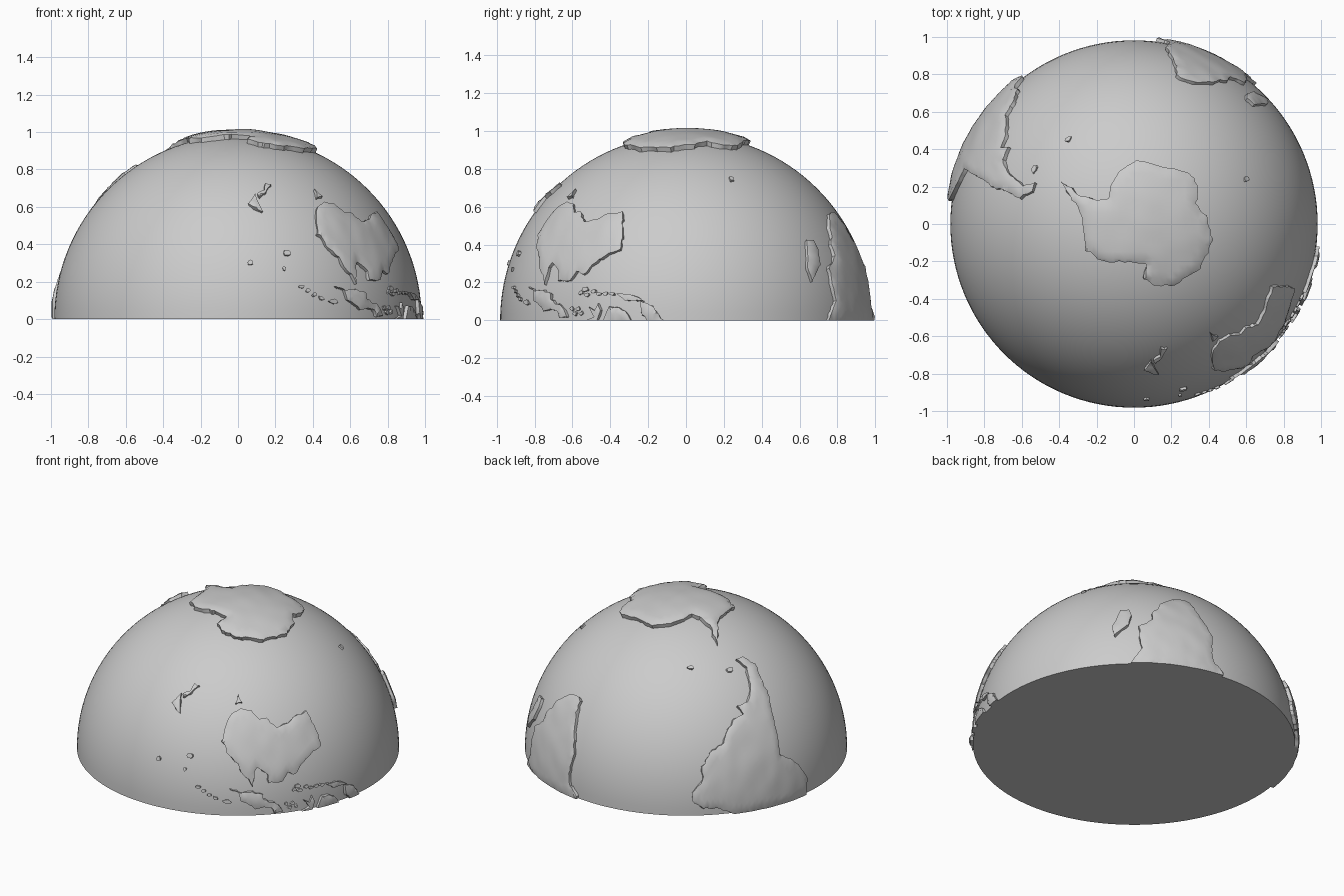
import bpy
import bmesh
import math
import random
from mathutils import Vector, noise
from mathutils.geometry import delaunay_2d_cdt

random.seed(4)
RADIUS = 0.982
TURN = 92          # bearing of the zero meridian, in degrees
QUARTER = 90.0     # degrees from pole to equator

default_cube = bpy.data.objects.get("Cube")
if default_cube:
    bpy.data.objects.remove(default_cube, do_unlink=True)

grey = bpy.data.materials.new("plain_grey")
grey.use_nodes = True
grey_colour = (0.6, 0.6, 0.6, 1)
grey.diffuse_color = grey_colour
grey.node_tree.nodes["Principled BSDF"].inputs["Base Color"].default_value = grey_colour


def finish(name, bm, angle):
    """Turn a bmesh into a shaded object."""
    mesh = bpy.data.meshes.new(name)
    bm.to_mesh(mesh)
    bm.free()
    mesh.materials.append(grey)
    obj = bpy.data.objects.new(name, mesh)
    bpy.context.collection.objects.link(obj)
    bpy.ops.object.select_all(action="DESELECT")
    obj.select_set(True)
    bpy.context.view_layer.objects.active = obj
    bpy.ops.object.shade_smooth_by_angle(angle=math.radians(angle))
    return obj


def flat(lon, south):
    """Longitude and south latitude to a flat polar map, in degrees."""
    bearing = math.radians(TURN - lon)
    return Vector((math.cos(bearing), math.sin(bearing))) * (QUARTER - south)


def on_globe(point, radius):
    """Flat polar map point to a point on a dome of the given radius."""
    polar = math.radians(min(point.length, QUARTER))
    around = math.atan2(point.y, point.x)
    ring = math.sin(polar) * radius
    return Vector((math.cos(around) * ring, math.sin(around) * ring, math.cos(polar) * radius))


def wobble(amount):
    return random.uniform(-amount, amount)


def rough_coast(outline, step, rough):
    """Split the outline into short, irregular pieces of coast."""
    corners = [flat(lon, south) for lon, south in outline]
    coast = []
    for i, start in enumerate(corners):
        end = corners[(i + 1) % len(corners)]
        on_equator = min(start.length, end.length) > QUARTER - 0.01
        pieces = max(1, round((end - start).length / step))
        for k in range(pieces):
            p = start.lerp(end, k / pieces)
            if on_equator:
                p = p.normalized() * QUARTER
            elif p.length < QUARTER - 1:
                p += Vector((wobble(rough), wobble(rough)))
            coast.append(p)
    return coast


def land(name, outline, height=0.024, step=1.5, rough=0.35, grid=2.0):
    """A raised plateau that follows the globe, with craggy cliffs."""
    coast = rough_coast(outline, step, rough)
    count = len(coast)
    points = list(coast)
    xs, ys = [p.x for p in coast], [p.y for p in coast]
    for i in range(int((max(xs) - min(xs)) / grid)):
        for j in range(int((max(ys) - min(ys)) / grid)):
            p = Vector((min(xs) + (i + 0.5) * grid, min(ys) + (j + 0.5) * grid))
            if p.length < QUARTER and min((p - c).length for c in coast) > grid * 0.4:
                points.append(p)
    verts, _, faces, *_ = delaunay_2d_cdt(points, [], [list(range(count))], 1, 1e-4)

    bm = bmesh.new()
    plan = [bm.verts.new((p.x, p.y, 0)) for p in verts]
    for face in faces:
        bm.faces.new([plan[i] for i in face])
    bmesh.ops.delete(bm, geom=[v for v in bm.verts if not v.link_faces], context="VERTS")

    # Plateau surface, a little lower at the rim
    for v in bm.verts:
        p = v.co.xy
        rise = height * (0.75 if v.is_boundary else 1) + 0.004 * noise.noise(v.co * 0.15)
        v.co = on_globe(p, RADIUS + rise)

    # Cliffs down into the sea
    rim = [e for e in bm.edges if e.is_boundary]
    walls = bmesh.ops.extrude_edge_only(bm, edges=rim)["geom"]
    for v in walls:
        if isinstance(v, bmesh.types.BMVert):
            at_cut = v.co.z < 0.01
            v.co = v.co.normalized() * (RADIUS - 0.008)
            if not at_cut:
                v.co += Vector((wobble(0.006), wobble(0.006), wobble(0.006)))
            v.co.z = max(v.co.z, 0)
    bmesh.ops.recalc_face_normals(bm, faces=bm.faces[:])
    if sum(f.normal.dot(f.calc_center_median()) * f.calc_area() for f in bm.faces) < 0:
        bmesh.ops.reverse_faces(bm, faces=bm.faces[:])
    return finish(name, bm, 35)


def islet(name, lon, south, size, stretch=1.0):
    """A small craggy island, stretched east to west."""
    ring = []
    for k in range(7):
        a = -math.tau * k / 7
        reach = size * random.uniform(0.75, 1.2)
        wide = stretch / math.cos(math.radians(south))
        ring.append((lon + reach * wide * math.cos(a), max(0, south + reach * math.sin(a))))
    land(name, ring, height=0.016, step=1, rough=0.1)


# Half globe with a flat underside
bm = bmesh.new()
bmesh.ops.create_uvsphere(bm, u_segments=128, v_segments=64, radius=RADIUS)
bmesh.ops.bisect_plane(bm, geom=bm.verts[:] + bm.edges[:] + bm.faces[:], dist=1e-4,
                       plane_co=(0, 0, 0), plane_no=(0, 0, 1), clear_inner=True)
bm.faces.new(sorted((v for v in bm.verts if v.co.z < 0.001),
                    key=lambda v: -math.atan2(v.co.y, v.co.x)))
finish("half_globe", bm, 40)

# Continents, as longitude and south latitude
land("polar_continent", [
    (-57, 63), (-60, 70), (-58, 75), (-45, 79), (-29, 76), (-14, 73), (5, 70), (29, 70),
    (46, 67), (55, 66), (68, 68), (74, 70), (86, 67), (103, 65), (113, 65), (126, 65),
    (148, 67), (165, 70), (172, 73), (165, 77), (197, 78), (222, 75), (244, 73),
    (262, 74), (272, 74), (286, 73), (297, 67)], height=0.034)
land("western_continent", [
    (-50, 0), (-44, 3), (-39, 3), (-35, 6), (-35, 9), (-39, 13), (-39, 18), (-42, 23),
    (-48, 26), (-49, 29), (-54, 34), (-58, 35), (-57, 38), (-62, 39), (-65, 42), (-67, 46),
    (-69, 51), (-65, 55), (-70, 55), (-75, 51), (-74, 45), (-73, 38), (-71, 30), (-70, 18),
    (-76, 14), (-81, 6), (-80, 0)], height=0.028)
land("northern_continent", [
    (9, 0), (9, 1), (13, 5), (13, 11), (12, 16), (15, 23), (17, 29), (18, 34), (20, 35),
    (26, 34), (31, 30), (33, 26), (35, 24), (35, 20), (40, 16), (40, 11), (39, 6), (43, 0)])
land("eastern_continent", [
    (142, 11), (143, 14), (145, 15), (147, 19), (151, 23), (153, 27), (153, 31), (150, 37),
    (146, 39), (141, 38), (138, 35), (135, 35), (131, 31), (126, 32), (123, 34), (116, 35),
    (115, 31), (114, 26), (114, 22), (119, 20), (122, 18), (126, 14), (129, 15), (131, 12),
    (136, 12), (136, 15), (140, 18), (141, 16)])

# Large islands
land("long_island", [(49, 12), (50, 16), (47, 25), (44, 25), (43, 22), (44, 17)])
land("southern_island", [(145, 41), (148, 41), (147, 44)])
land("twin_island_north", [(173, 35), (178, 38), (175, 42), (174, 39)], step=2)
land("twin_island_south", [(173, 41), (174, 42), (171, 44), (170, 47), (167, 46), (169, 44)])
land("bird_island", [(131, 1), (134, 1), (135, 3), (141, 3), (146, 6), (147, 9), (150, 10),
                     (146, 9), (143, 9), (138, 8), (138, 6), (133, 4)])
land("jungle_island", [(109, 0), (118, 0), (116, 4), (111, 3)])
land("forked_island", [(120, 0), (124, 0), (121, 1), (123, 4), (121, 3), (120, 5), (119, 3)],
     rough=0.15)
land("outer_island", [(99, 0), (104, 0), (106, 3), (106, 6), (102, 4)])
land("narrow_island", [(105, 6), (111, 6), (114, 8), (109, 8)], rough=0.2)

# Island chains and scattered islets
for k in range(6):
    islet(f"chain_islet_{k}", 115.5 + k * 2.2, 8.5 + wobble(0.6), 0.6, 1.5)
for k in range(4):
    islet(f"arc_islet_{k}", 155 + k * 2.2, 6.5 + k * 1.2, 0.6, 1.4)
for k in range(4):
    islet(f"spice_islet_{k}", 126 + k * 1.2, 2 + (k % 2) * 1.5, 0.6, 1.3)
for name, lon, south, size, stretch in [
        ("crescent_islet", 151, 5.5, 0.8, 2.2), ("slanted_islet", 125, 9.5, 0.7, 1.8),
        ("reef_islet", 165.5, 21, 0.9, 1.2), ("ridge_islet", 167, 16, 0.8, 0.7),
        ("lone_islet", 178, 17.8, 0.8, 1.1), ("cold_islet", 70, 49, 0.9, 1),
        ("far_islet", -36, 54.5, 0.8, 1.4), ("windy_islet", -59, 52, 0.9, 1.6)]:
    islet(name, lon, south, size, stretch)
